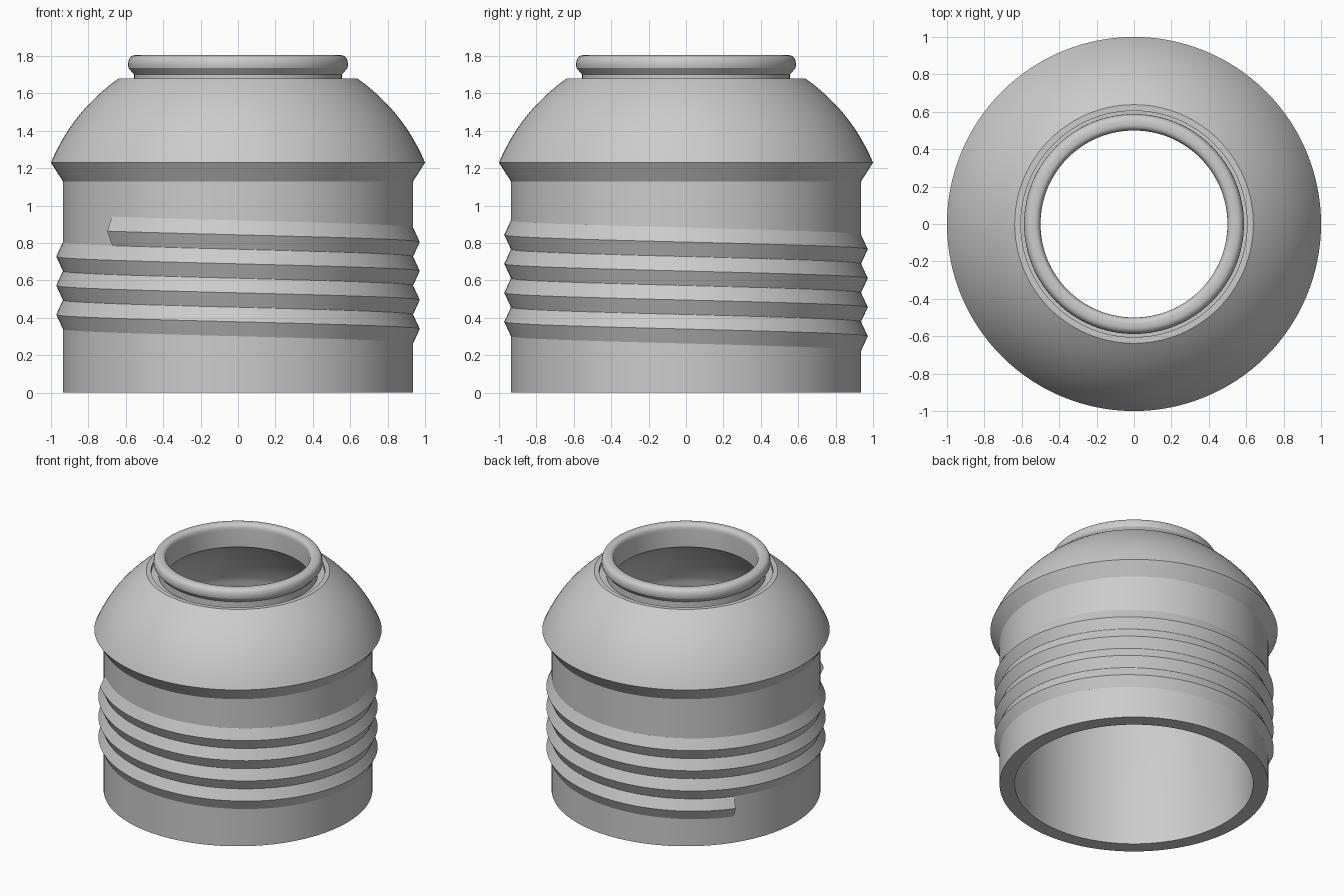
import bpy, bmesh, math
from mathutils import Vector
from mathutils.geometry import interpolate_bezier

cube = bpy.data.objects.get("Cube")
if cube:
    bpy.data.objects.remove(cube, do_unlink=True)

SEGMENTS = 128
BODY_R = 0.936

grey = bpy.data.materials.new("plain grey")
grey.use_nodes = True
colour = (0.6, 0.6, 0.6, 1)
grey.diffuse_color = colour
grey.node_tree.nodes["Principled BSDF"].inputs["Base Color"].default_value = colour


def finish(name, bm):
    bmesh.ops.recalc_face_normals(bm, faces=bm.faces)
    mesh = bpy.data.meshes.new(name)
    bm.to_mesh(mesh)
    bm.free()
    mesh.materials.append(grey)
    obj = bpy.data.objects.new(name, mesh)
    bpy.context.collection.objects.link(obj)
    bpy.ops.object.select_all(action="DESELECT")
    obj.select_set(True)
    bpy.context.view_layer.objects.active = obj
    bpy.ops.object.shade_smooth_by_angle(angle=math.radians(28))
    return obj


def sweep(name, rings, closed):
    """Skin a list of equal closed sections; cap both ends unless closed."""
    bm = bmesh.new()
    rows = [[bm.verts.new(p) for p in ring] for ring in rings]
    n = len(rows[0])
    pairs = list(zip(rows, rows[1:]))
    if closed:
        pairs.append((rows[-1], rows[0]))
    for a, b in pairs:
        for i in range(n):
            j = (i + 1) % n
            bm.faces.new((a[i], a[j], b[j], b[i]))
    if not closed:
        bm.faces.new(rows[0])
        bm.faces.new(rows[-1])
    return finish(name, bm)


def polar(r, angle, z):
    return (r * math.cos(angle), r * math.sin(angle), z)


def curve(start, control, end, steps=16):
    """Quadratic arc between two (radius, height) points."""
    a, c, b = (Vector((p[0], p[1], 0)) for p in (start, control, end))
    pts = interpolate_bezier(a, a.lerp(c, 2 / 3), b.lerp(c, 2 / 3), b, steps)
    return [(p.x, p.y) for p in pts]


# Hollow shell: outside wall, flared shoulder, dome, groove, neck and rolled lip
outside = [(BODY_R, 0), (BODY_R, 1.13)]
dome = curve((1.0, 1.23), (0.885, 1.505), (0.638, 1.68))
neck = [(0.605, 1.68), (0.605, 1.65), (0.555, 1.65), (0.555, 1.70), (0.585, 1.735)]
lip = (curve((0.588, 1.75), (0.588, 1.805), (0.545, 1.805), 8)
       + curve((0.535, 1.805), (0.50, 1.805), (0.50, 1.76), 8))
inner_dome = curve((0.50, 1.63), (0.74, 1.47), (0.83, 1.21))
profile = outside + dome + neck + lip + inner_dome + [(0.83, 0)]
sweep("bottle_neck_shell",
      [[polar(r, math.tau * i / SEGMENTS, z) for r, z in profile]
       for i in range(SEGMENTS)], True)

# Screw thread: triangular ridge winding down around the wall
PITCH, TOP, TURNS = 0.155, 0.864, 3.783
START = math.radians(-136)
section = [(0.90, PITCH / 2), (BODY_R, PITCH / 2), (0.972, 0),
           (BODY_R, -PITCH / 2), (0.90, -PITCH / 2)]
steps = round(TURNS * SEGMENTS)
rings = []
for k in range(steps + 1):
    turn = TURNS * k / steps
    rings.append([polar(r, START + math.tau * turn, TOP - PITCH * turn + dz)
                  for r, dz in section])
sweep("screw_thread", rings, False)
